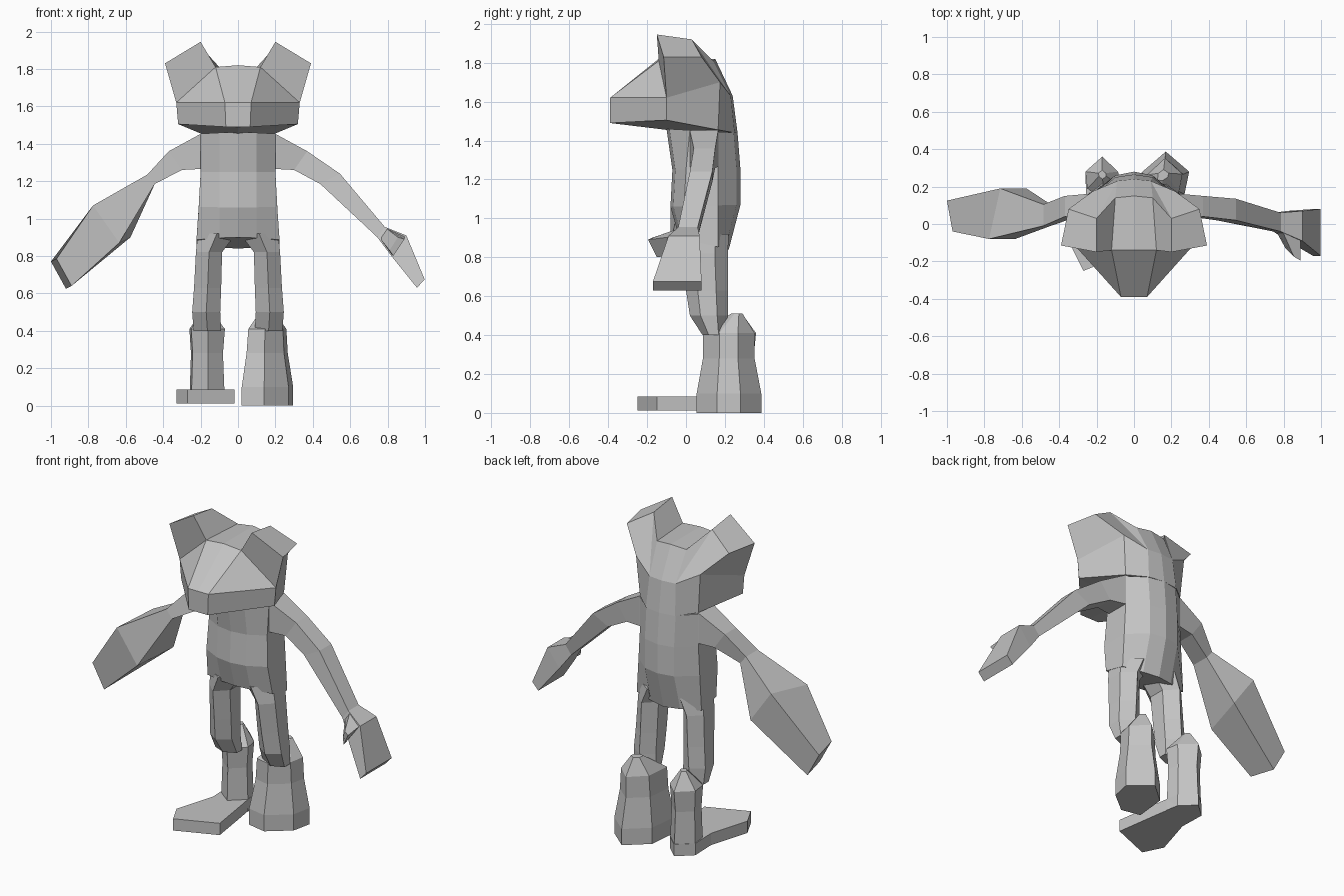
import bpy, bmesh

grey = bpy.data.materials.new("plain grey")
grey.diffuse_color = (0.55, 0.55, 0.55, 1)


def make(name, verts, faces, mirror=False):
    """Flat-shaded mesh object, optionally mirrored over x = 0."""
    mesh = bpy.data.meshes.new(name)
    mesh.from_pydata(verts, [], faces)
    bm = bmesh.new()
    bm.from_mesh(mesh)
    if mirror:
        geom = bm.verts[:] + bm.edges[:] + bm.faces[:]
        copy = bmesh.ops.duplicate(bm, geom=geom)["geom"]
        for v in copy:
            if isinstance(v, bmesh.types.BMVert):
                v.co.x *= -1
        bmesh.ops.remove_doubles(bm, verts=bm.verts[:], dist=1e-4)
    bmesh.ops.recalc_face_normals(bm, faces=bm.faces[:])
    bm.to_mesh(mesh)
    bm.free()
    mesh.materials.append(grey)
    obj = bpy.data.objects.new(name, mesh)
    bpy.context.collection.objects.link(obj)
    return obj


def loft(name, rings):
    """Closed tube through rings with equal point counts."""
    n = len(rings[0])
    verts = [p for r in rings for p in r]
    faces = [(i * n + j, i * n + (j + 1) % n, (i + 1) * n + (j + 1) % n, (i + 1) * n + j)
             for i in range(len(rings) - 1) for j in range(n)]
    faces += [tuple(range(n)), tuple(range(len(verts) - n, len(verts)))]
    return make(name, verts, faces)


# Head: half cage with snout, raised eye bumps and hooded back
head_points = [
    (.07, -.39, 1.62), (.065, -.39, 1.49), (.12, -.14, 1.81), (.2, -.15, 1.945),
    (.39, -.115, 1.83), (.33, -.10, 1.62), (.32, -.10, 1.505), (.2, .03, 1.92),
    (.35, .08, 1.83), (.1, .14, 1.81), (.22, .175, 1.70), (.2, .165, 1.455),
    (0, -.14, 1.82), (0, .15, 1.82), (0, -.39, 1.62), (0, -.39, 1.49),
    (0, -.10, 1.455), (.09, .23, 1.63), (0, .24, 1.63), (.1, .25, 1.44), (0, .265, 1.44)]
head_faces = [
    (14, 0, 1, 15), (12, 2, 0, 14), (2, 5, 0), (0, 5, 6, 1), (2, 3, 4, 5),
    (3, 7, 8, 4), (2, 9, 7, 3), (12, 13, 9, 2), (4, 8, 10, 5), (5, 10, 11, 6),
    (7, 9, 17), (7, 17, 10, 8), (13, 18, 17, 9), (18, 20, 19, 17), (17, 19, 11, 10),
    (15, 1, 6, 16), (6, 11, 16), (16, 11, 19, 20)]
make("head", head_points, head_faces, mirror=True)


# Torso: ten-sided rings (front z, back z, half width, front, side front, side back, back)
def torso_ring(zf, zb, w, yf, s1, s2, yb):
    half = [(0, yf), (.1, yf + .015), (w, s1), (w, s2), (.1, yb - .02), (0, yb)]
    loop = half + [(-x, y) for x, y in half[4:0:-1]]
    return [(x, y, zf + (zb - zf) * (y - yf) / (yb - yf)) for x, y in loop]


loft("torso", [torso_ring(*r) for r in [
    (1.46, 1.44, .20, -.10, .02, .165, .265),
    (1.25, 1.25, .20, -.07, .0, .165, .28),
    (1.06, 1.07, .21, -.08, -.01, .165, .28),
    (.90, .84, .222, -.035, .02, .165, .22)]])


# Legs: six-sided rings (z, inner, outer, front, back)
def leg_ring(s, z, xi, xo, yf, yb):
    xc, d = (xi + xo) / 2, (yb - yf) * .28
    return [(s * x, y, z) for x, y in [
        (xc, yf), (xo, yf + d), (xo, yb - d), (xc, yb), (xi, yb - d), (xi, yf + d)]]


for side, s in (("left", -1), ("right", 1)):
    loft(side + "_leg", [leg_ring(s, *r) for r in [
        (.92, .01, .215, -.035, .22), (.82, .085, .225, -.025, .215),
        (.63, .09, .235, 0, .215), (.50, .095, .245, .02, .215),
        (.40, .09, .237, .085, .20)]])


# Lower legs: six-sided outlines scaled about their centre
def scaled(outline, z, sx, sy, cx, cy):
    return [(cx + (x - cx) * sx, cy + (y - cy) * sy, z) for x, y in outline]


hoof = [(.02, .08), (.14, .055), (.27, .16), (.295, .28), (.17, .387), (.04, .275)]
loft("right_boot", [scaled(hoof, *r) for r in [
    (0, 1, 1, .15, .22), (.10, 1, 1, .15, .22), (.28, .80, .80, .15, .215),
    (.41, .74, .80, .155, .215), (.51, .22, .18, .155, .27)]])

heel = [(-.07, .20), (-.085, .28), (-.17, .36), (-.26, .28), (-.25, .19), (-.16, .12)]
loft("left_shank", [scaled(heel, *r) for r in [
    (.012, 1, 1, -.165, .24), (.28, .9, .9, -.175, .23),
    (.41, 1, 1, -.175, .235), (.51, .22, .2, -.17, .27)]])

# Left foot: flat slab splayed forward
sole = [(-.27, -.25), (-.02, -.15), (-.06, .12), (-.085, .28), (-.17, .36),
        (-.26, .28), (-.255, .12), (-.33, -.13)]
loft("left_foot", [[(x, y, z) for x, y in sole] for z in (.012, .085)])


# Arms: four-sided rings (top x, top z, bottom x, bottom z, front, back, back shift)
def arm_ring(s, xt, zt, xb, zb, yf, yb, dx=0):
    return [(s * xt, yf, zt), (s * (xt + dx), yb, zt - dx * .5),
            (s * (xb + dx), yb, zb - dx * .5), (s * xb, yf, zb)]


upper = [(.17, 1.455, .17, 1.27, .02, .17), (.205, 1.45, .205, 1.265, .02, .165),
         (.37, 1.36, .30, 1.26, .04, .15)]
loft("left_arm", [arm_ring(-1, *r) for r in upper + [
    (.485, 1.235, .445, 1.185, -.01, .105),
    (.775, 1.07, .635, .87, -.08, .19, -.06),
    (.97, .785, .89, .64, -.04, .125, .03)]])
loft("right_arm", [arm_ring(1, *r) for r in upper + [
    (.545, 1.24, .44, 1.185, .02, .135),
    (.785, .955, .745, .90, -.04, .06)]])
loft("right_hand", [arm_ring(1, *r) for r in [
    (.785, .955, .745, .90, -.04, .06), (.90, .91, .82, .80, -.09, .07),
    (.998, .675, .957, .63, -.17, .08)]])

# Thumb: small wedge in front of the palm
loft("right_thumb", [
    [(.79, -.03, .95), (.89, -.08, .905), (.82, -.08, .81), (.755, -.03, .90)],
    [(.855, -.175, .90), (.89, -.195, .89), (.83, -.15, .80), (.81, -.13, .83)]])
